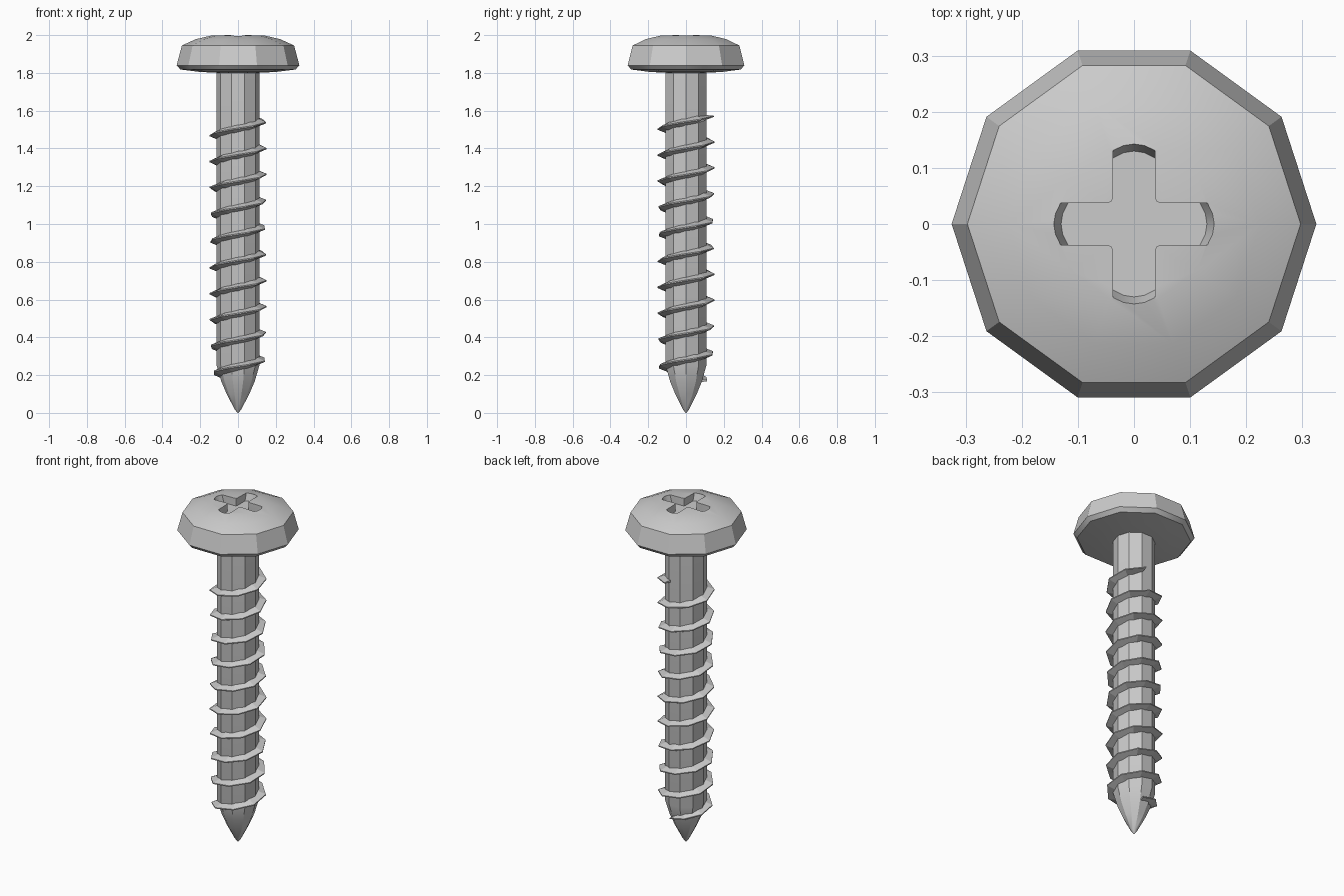
import bpy, bmesh
from math import cos, sin, pi, radians

if "Cube" in bpy.data.objects:
    bpy.data.objects.remove(bpy.data.objects["Cube"])

SIDES = 10


def finish(name, bm):
    bmesh.ops.recalc_face_normals(bm, faces=bm.faces)
    me = bpy.data.meshes.new(name)
    bm.to_mesh(me)
    bm.free()
    ob = bpy.data.objects.new(name, me)
    bpy.context.collection.objects.link(ob)
    return ob


def loft(name, rings):
    """Skin a list of closed point rings and cap both ends."""
    bm = bmesh.new()
    loops = [[bm.verts.new(p) for p in r] for r in rings]
    n = len(rings[0])
    for a, b in zip(loops, loops[1:]):
        for i in range(n):
            j = (i + 1) % n
            bm.faces.new((a[i], a[j], b[j], b[i]))
    bm.faces.new(loops[0])
    bm.faces.new(loops[-1])
    return finish(name, bm)


def turned(name, profile):
    return loft(name, [[(r * cos(2 * pi * i / SIDES), r * sin(2 * pi * i / SIDES), z)
                        for i in range(SIDES)] for r, z in profile])


def smooth(ob):
    bpy.ops.object.select_all(action='DESELECT')
    ob.select_set(True)
    bpy.context.view_layer.objects.active = ob
    bpy.ops.object.shade_smooth_by_angle(angle=radians(30))


# Domed head
head = turned("head", [(0.10, 1.80), (0.20, 1.805), (0.305, 1.818), (0.325, 1.84),
                       (0.297, 1.945), (0.225, 1.978), (0.14, 1.998), (0.05, 2.0)])

# Cross recess cutter: rounded arms with sloped ends
def cross(end, z):
    w = 0.037
    arm = [(w + 0.012, -w), (end - 0.012, -w), (end - 0.003, -w / 2), (end, 0),
           (end - 0.003, w / 2), (end - 0.012, w), (w + 0.012, w), (w + 0.003, w + 0.003)]
    pts = []
    for k in range(4):
        c, s = cos(k * pi / 2), sin(k * pi / 2)
        pts += [(x * c - y * s, x * s + y * c, z) for x, y in arm]
    return pts


cutter = loft("recess_cutter", [cross(0.130, 1.955), cross(0.147, 2.01)])
cutter.hide_render = True
mod = head.modifiers.new("recess", 'BOOLEAN')
mod.operation = 'DIFFERENCE'
mod.solver = 'EXACT'
mod.object = cutter
bpy.context.view_layer.objects.active = head
bpy.ops.object.modifier_apply(modifier=mod.name)
bpy.data.objects.remove(cutter, do_unlink=True)

# Shank with pointed tip
shank = turned("shank", [(0.003, 0.0), (0.018, 0.02), (0.06, 0.10), (0.088, 0.165),
                         (0.113, 0.25), (0.113, 1.81)])

# Helical thread with a sharp crest
TURNS, STEPS, PITCH = 10, 82, 0.14
rings = []
for i in range(STEPS + 1):
    a = pi / 2 - 0.25 + 2 * pi * TURNS * i / STEPS
    z = 0.17 + PITCH * TURNS * i / STEPS
    grow = min(1, i / 4)
    fade = 0.35 if i in (0, STEPS) else 1
    inner = 0.078 + 0.024 * grow
    outer = 0.115 + 0.037 * grow
    h = 0.022 * fade
    rings.append([(r * cos(a), r * sin(a), z + dz) for r, dz in
                  ((inner, -h), (outer, -0.003), (outer, 0.003), (inner, h))])
thread = loft("thread", rings)

for part in (head, shank):
    smooth(part)
